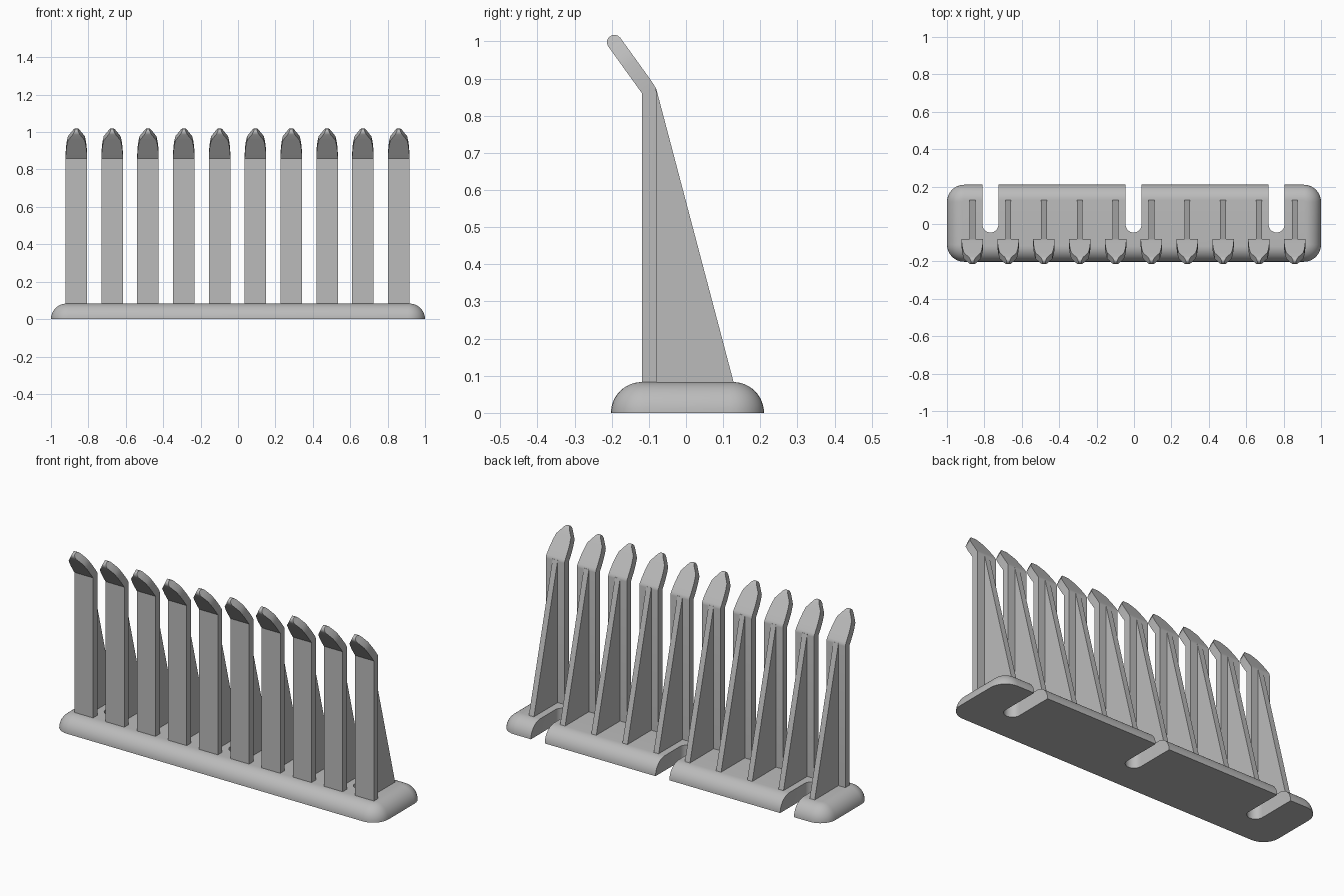
import bpy, bmesh
from math import sin, cos, pi, radians
from mathutils import Vector

cube = bpy.data.objects.get("Cube")
if cube:
    bpy.data.objects.remove(cube)

GREY = (0.5, 0.5, 0.5, 1)
grey = bpy.data.materials.new("plain grey")
grey.use_nodes = True
grey.diffuse_color = GREY
grey.node_tree.nodes["Principled BSDF"].inputs["Base Color"].default_value = GREY

SHIFT = -0.0025      # row of slots and prongs sits slightly off centre
PITCH = 0.1915
TOP = 0.083


def loft(name, rings):
    """Closed solid through rings of equal point count."""
    bm = bmesh.new()
    loops = [[bm.verts.new(p) for p in ring] for ring in rings]
    n = len(loops[0])
    for a, b in zip(loops, loops[1:]):
        for i in range(n):
            j = (i + 1) % n
            bm.faces.new((a[i], a[j], b[j], b[i]))
    bm.faces.new(loops[0][::-1])
    bm.faces.new(loops[-1])
    bmesh.ops.remove_doubles(bm, verts=bm.verts, dist=1e-5)
    bmesh.ops.recalc_face_normals(bm, faces=bm.faces)
    mesh = bpy.data.meshes.new(name)
    bm.to_mesh(mesh)
    bm.free()
    mesh.materials.append(grey)
    ob = bpy.data.objects.new(name, mesh)
    bpy.context.collection.objects.link(ob)
    return ob


def smooth(ob):
    bpy.ops.object.select_all(action='DESELECT')
    ob.select_set(True)
    bpy.context.view_layer.objects.active = ob
    bpy.ops.object.shade_smooth_by_angle(angle=radians(30))


def rounded_rect(inset, z):
    hx, hy, r = 1 - inset, 0.206 - inset, 0.092 - inset
    pts = []
    for q, (sx, sy) in enumerate(((1, 1), (-1, 1), (-1, -1), (1, -1))):
        for k in range(9):
            a = (q + k / 8) * pi / 2
            pts.append((sx * (hx - r) + r * cos(a),
                        0.004 + sy * (hy - r) + r * sin(a), z))
    return pts


# Base with a quarter-round upper edge
arc = [i / 12 * pi / 2 for i in range(13)]
base = loft("base", [rounded_rect(TOP * (1 - cos(a)), TOP * sin(a)) for a in arc])

# Three round-ended slots open at the back
for x in (-0.765, 0, 0.765):
    r, y = 0.0425, -0.003
    outline = [(r, 0.4), (-r, 0.4)]
    outline += [(-r * cos(k * pi / 16), y - r * sin(k * pi / 16)) for k in range(17)]
    cutter = loft("slot_cutter", [[(x + SHIFT + u, v, z) for u, v in outline]
                                  for z in (-0.1, 0.2)])
    cutter.hide_render = True
    mod = base.modifiers.new("slot", 'BOOLEAN')
    mod.operation, mod.solver, mod.object = 'DIFFERENCE', 'EXACT', cutter
    bpy.context.view_layer.objects.active = base
    bpy.ops.object.modifier_apply(modifier="slot")
    bpy.data.objects.remove(cutter)
smooth(base)

# Prong sections: half width, front (y, z), back (y, z)
HALF = 0.0575
FRONT = (-0.118, 0.86)
sections = [(HALF, (-0.118, 0.07), (-0.08, 0.07)),
            (HALF, FRONT, (-0.08, 0.866)),
            (HALF, FRONT, (-0.0815, 0.875)),
            (HALF, FRONT, (-0.087, 0.884))]
along, across = Vector((-0.584, 0.811)), Vector((0.811, 0.584))
elbow = Vector((-0.099, 0.8675))
for s, w, t in ((0.03, 0.0565, 0.02), (0.06, 0.0545, 0.02), (0.09, 0.051, 0.02),
                (0.122, 0.045, 0.02), (0.161, 0.019, 0.02), (0.169, 0.0145, 0.0183),
                (0.176, 0.0105, 0.0132), (0.18, 0.008, 0.006)):
    c = elbow + along * s
    sections.append((w, c - across * t, c + across * t))

# Ten bent prongs, each braced by a tapering rib
RIB = 0.0155
for i in range(10):
    x = SHIFT + (i - 4.5) * PITCH
    smooth(loft(f"prong_{i + 1}", [[(x - w, *f), (x + w, *f), (x + w, *b), (x - w, *b)]
                                   for w, f, b in sections]))
    profile = [(-0.09, 0.07), (0.1315, 0.07), (-0.08, 0.872), (-0.09, 0.872)]
    loft(f"rib_{i + 1}", [[(x + e, y, z) for y, z in profile] for e in (-RIB, RIB)])
